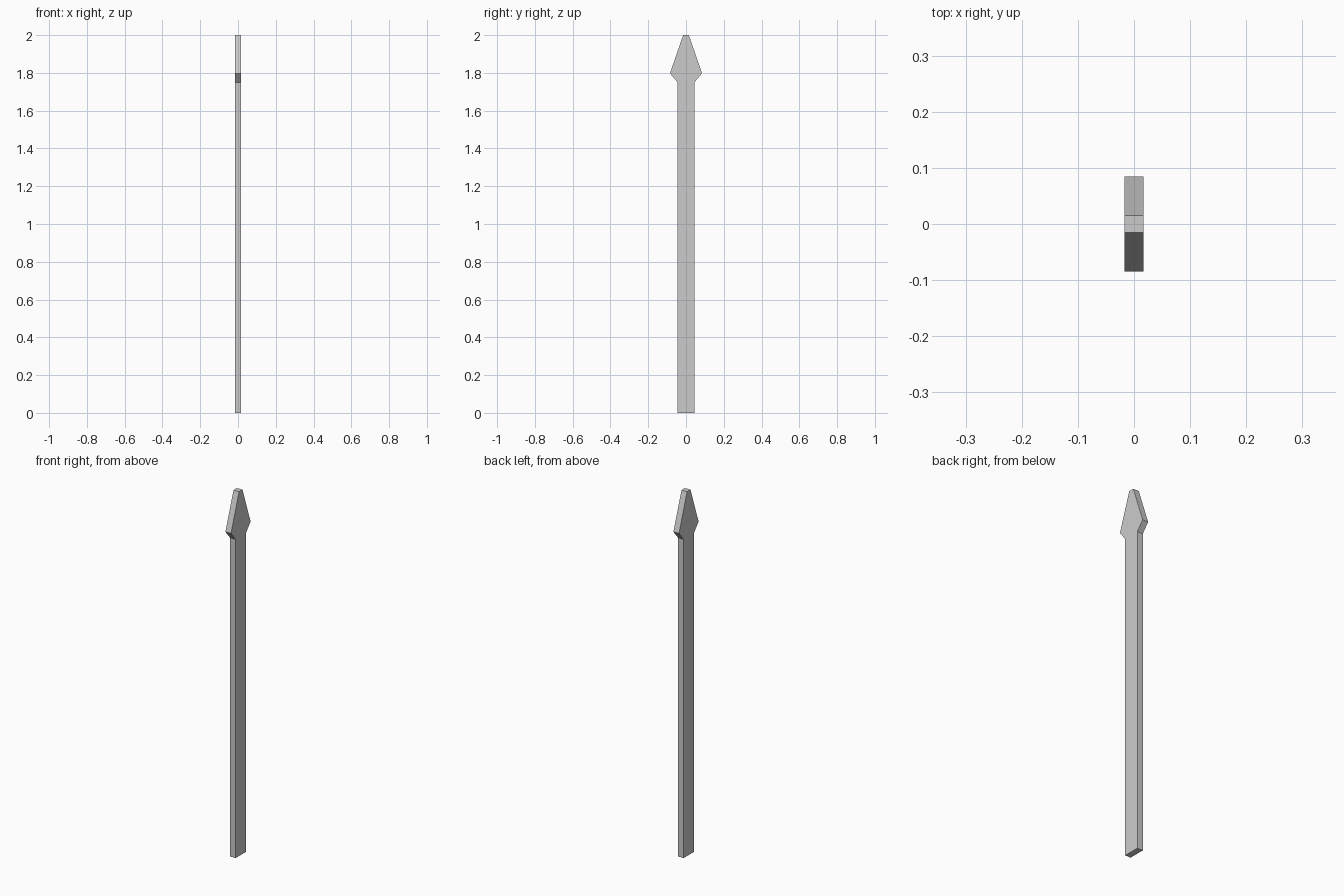
import bpy, bmesh

if "Cube" in bpy.data.objects:
    bpy.data.objects.remove(bpy.data.objects["Cube"])

HALF_THICKNESS = 0.017

# Half outline of the picket (y, z), mirrored to close the profile
half = [(0.045, 0.0), (0.045, 1.75), (0.085, 1.798), (0.015, 2.0)]
outline = half + [(-y, z) for y, z in reversed(half)]

# Flat picket with spear-shaped head, extruded through its thickness
bm = bmesh.new()
face = bm.faces.new([bm.verts.new((-HALF_THICKNESS, y, z)) for y, z in outline])
ext = bmesh.ops.extrude_face_region(bm, geom=[face], use_keep_orig=True)
moved = [g for g in ext["geom"] if isinstance(g, bmesh.types.BMVert)]
bmesh.ops.translate(bm, verts=moved, vec=(2 * HALF_THICKNESS, 0, 0))
bmesh.ops.recalc_face_normals(bm, faces=bm.faces)

mesh = bpy.data.meshes.new("fence_picket")
bm.to_mesh(mesh)
bm.free()
bpy.context.collection.objects.link(bpy.data.objects.new("fence_picket", mesh))
